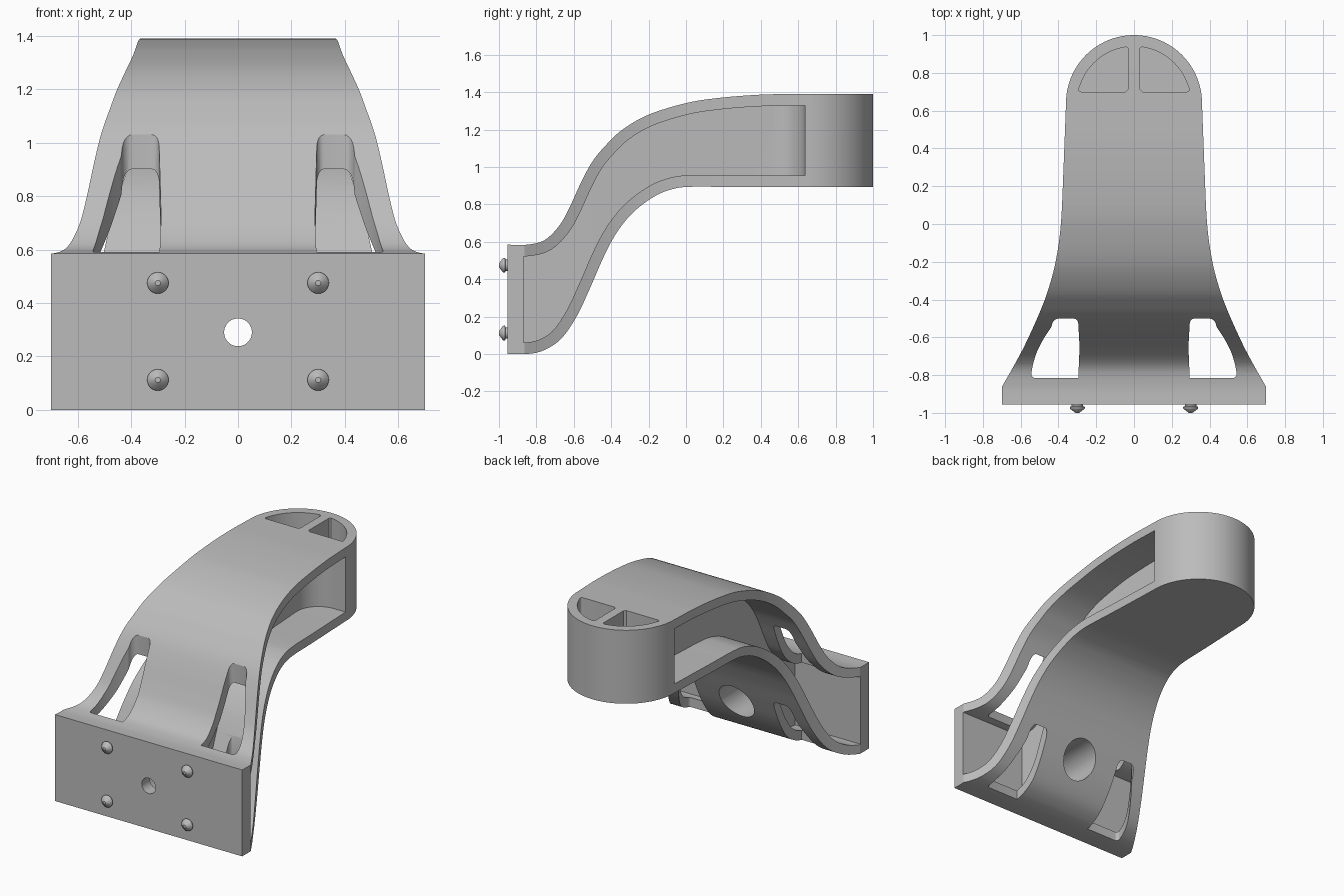
import bpy, bmesh, math
from mathutils import Vector

cube = bpy.data.objects.get("Cube")
if cube:
    bpy.data.objects.remove(cube, do_unlink=True)

grey = bpy.data.materials.new("plain grey")
grey.use_nodes = True
grey.diffuse_color = (0.5, 0.5, 0.5, 1)
grey.node_tree.nodes["Principled BSDF"].inputs["Base Color"].default_value = (0.5, 0.5, 0.5, 1)


def add_object(name, bm):
    bmesh.ops.recalc_face_normals(bm, faces=bm.faces)
    mesh = bpy.data.meshes.new(name)
    bm.to_mesh(mesh)
    bm.free()
    mesh.materials.append(grey)
    ob = bpy.data.objects.new(name, mesh)
    bpy.context.collection.objects.link(ob)
    return ob


def prism(name, pts, axis, lo, hi):
    """Extrude a closed 2D outline along one axis."""
    place = {"x": lambda p, v: (v, p[0], p[1]),
             "y": lambda p, v: (p[0], v, p[1]),
             "z": lambda p, v: (p[0], p[1], v)}[axis]
    bm = bmesh.new()
    ends = [[bm.verts.new(place(p, v)) for p in pts] for v in (lo, hi)]
    for ring in ends:
        bm.faces.new(ring)
    n = len(pts)
    for i in range(n):
        j = (i + 1) % n
        bm.faces.new((ends[0][i], ends[0][j], ends[1][j], ends[1][i]))
    return add_object(name, bm)


def smooth_curve(pts, steps=6):
    """Catmull-Rom curve through the points."""
    p = [Vector(q) for q in pts]
    p = [p[0]] + p + [p[-1]]
    out = []
    for a, b, c, d in zip(p, p[1:], p[2:], p[3:]):
        for k in range(steps):
            t = k / steps
            out.append(0.5 * (2 * b + (c - a) * t + (2 * a - 5 * b + 4 * c - d) * t * t
                              + (3 * b - a - 3 * c + d) * t ** 3))
    return out + [p[-1]]


def offset(curve, dist):
    """Shift an open curve sideways, positive to the left of travel."""
    out = []
    for i, p in enumerate(curve):
        t = (curve[min(i + 1, len(curve) - 1)] - curve[max(i - 1, 0)]).normalized()
        out.append(p + Vector((-t.y, t.x)) * dist)
    return out


def arc(cx, cy, r, start, end, n=24):
    return [(cx + r * math.cos(math.radians(start + (end - start) * k / n)),
             cy + r * math.sin(math.radians(start + (end - start) * k / n))) for k in range(n + 1)]


def boolean(ob, tool, mode):
    """Apply a boolean and discard the tool."""
    mod = ob.modifiers.new("cut", "BOOLEAN")
    mod.operation, mod.solver, mod.object = mode, "EXACT", tool
    with bpy.context.temp_override(object=ob, active_object=ob, selected_objects=[ob]):
        bpy.ops.object.modifier_apply(modifier=mod.name)
    bpy.data.objects.remove(tool, do_unlink=True)


def flip(pts, side):
    return [(p[0] * side, p[1]) for p in pts]


def shade(ob):
    bpy.ops.object.select_all(action="DESELECT")
    ob.select_set(True)
    bpy.context.view_layer.objects.active = ob
    bpy.ops.object.shade_smooth_by_angle(angle=math.radians(28))


# S-shaped side profile
top = smooth_curve([(-.955, .585), (-.85, .585), (-.755, .61), (-.675, .69), (-.62, .79),
                    (-.56, .92), (-.5, 1.03), (-.43, 1.115), (-.34, 1.2), (-.2, 1.28),
                    (0, 1.342), (.18, 1.37), (.4, 1.387), (.6, 1.39), (1.02, 1.39)])
under = smooth_curve([(-.955, 0), (-.825, .003), (-.74, .03), (-.66, .09), (-.58, .21),
                      (-.51, .36), (-.44, .52), (-.37, .65), (-.28, .76), (-.165, .845),
                      (-.06, .885), (.05, .895), (.3, .893), (1.02, .893)])
body = prism("bracket_body", under + top[::-1], "x", -.8, .8)

# Flared plan outline with a rounded far end
flank = [(.7, -.955), (.7, -.865)] + smooth_curve(
    [(.7, -.863), (.63, -.74), (.57, -.625), (.5, -.47), (.455, -.35), (.415, -.2),
     (.387, 0), (.373, .3), (.36, .64)])
dome = arc(0, .64, .36, 0, 180, 48)
plan = flank + dome[1:-1] + flip(flank, -1)[::-1]
boolean(body, prism("plan_tool", plan, "z", -.5, 2), "INTERSECT")

# Cut shapes shared by both sides
pocket_side = offset(under, .062) + offset(top, -.062)[::-1]
web = [(.21, -.868), (.19, -.5), (.14, 0), (.11, .47)] + arc(.27, .475, .16, 180, 90, 10)[1:]
pocket_plan = web + [(.9, .635), (.9, -.868)]
window = ([(.295, -.815), (.288, -.65), (.295, -.53)] + arc(.322, -.527, .027, 180, 90, 4)
          + arc(.395, -.54, .04, 90, 20, 5)
          + smooth_curve([(.437, -.545), (.48, -.61), (.515, -.68), (.535, -.745), (.543, -.79)], 4)
          + arc(.525, -.797, .018, 0, -90, 4))
cell = [(.045, .7)] + arc(.28, .713, .013, -90, 10, 4) + arc(0, .64, .3, 17, 82) \
    + [(.031, .93), (.031, .713)]

for side in (1, -1):
    # Side pocket leaving a central web
    pocket = prism("pocket_tool", pocket_side, "x", *sorted((0.02 * side, side)))
    boolean(pocket, prism("web_tool", flip(pocket_plan, side), "z", -.5, 2), "INTERSECT")
    boolean(body, pocket, "DIFFERENCE")
    # Window through upper and lower plates
    boolean(body, prism("window_tool", flip(window, side), "z", -.5, 1.8), "DIFFERENCE")
    # Half-round recess in the far end
    boolean(body, prism("cell_tool", flip(cell, side), "z", .96, 1.8), "DIFFERENCE")

# Through hole with a wide bore from behind
boolean(body, prism("hole_tool", arc(0, .29, .052, 0, 360, 40)[:-1], "y", -1.2, -.6), "DIFFERENCE")
boolean(body, prism("bore_tool", arc(0, .29, .125, 0, 360, 48)[:-1], "y", -.87, 0), "DIFFERENCE")
shade(body)

# Pointed studs on the mounting face
stud_profile = [(0, -1), (.01, -1), (.038, -.979), (.04, -.975), (.04, -.968), (.03, -.964), (.03, -.94)]
for x, x_name in ((.3, "left"), (-.3, "right")):
    for z, z_name in ((.475, "upper"), (.112, "lower")):
        bm = bmesh.new()
        verts = [bm.verts.new((x + r, y, z)) for r, y in stud_profile]
        edges = [bm.edges.new(pair) for pair in zip(verts, verts[1:])]
        bmesh.ops.spin(bm, geom=verts + edges, cent=(x, 0, z), axis=(0, 1, 0),
                       angle=math.tau, steps=28)
        bmesh.ops.remove_doubles(bm, verts=bm.verts, dist=1e-5)
        shade(add_object(f"stud_{z_name}_{x_name}", bm))
